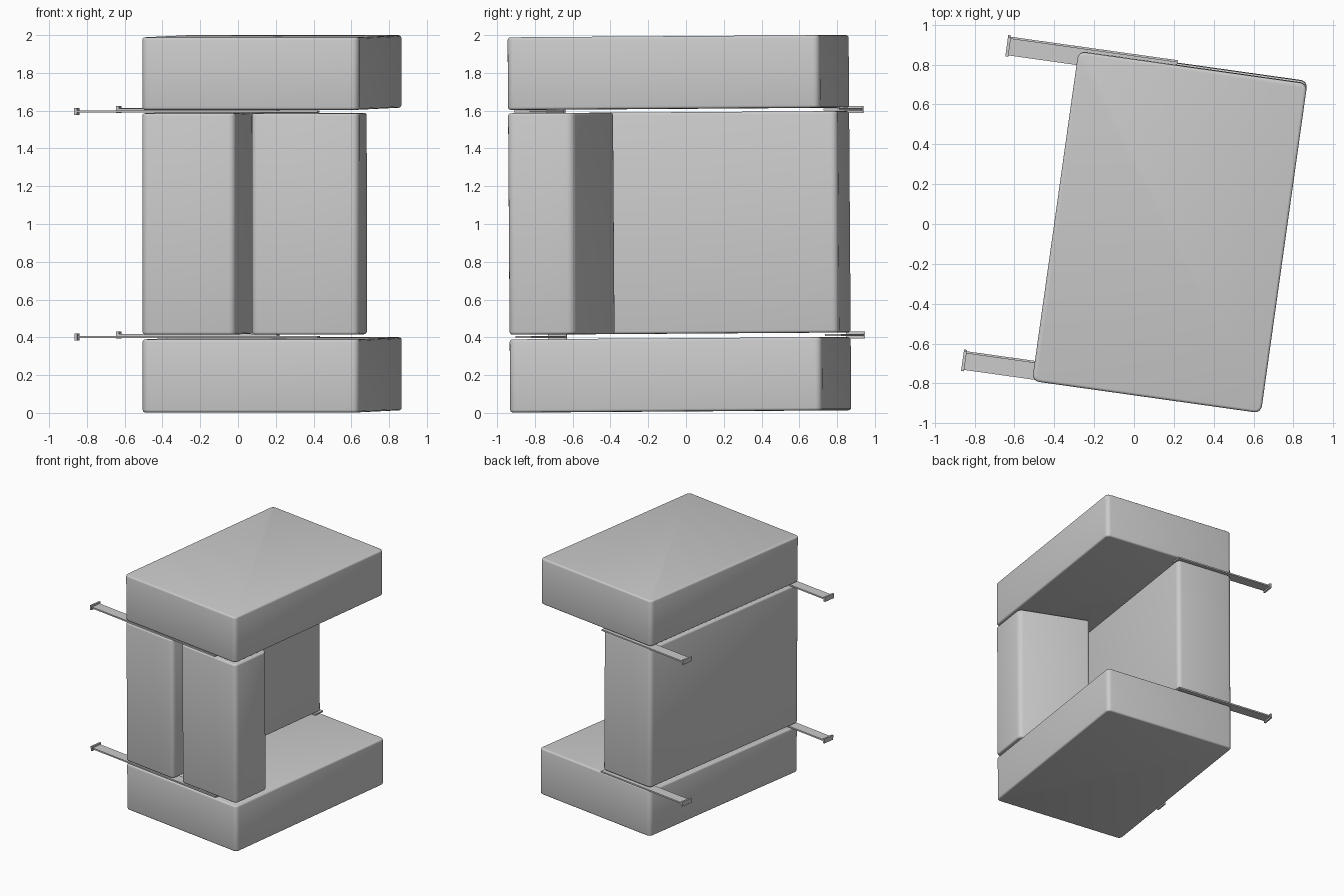
import bpy, bmesh, math
from mathutils import Matrix, Euler

old = bpy.data.objects.get("Cube")
if old:
    bpy.data.objects.remove(old, do_unlink=True)

grey = bpy.data.materials.new("plain grey")
grey.use_nodes = True
colour = (0.6, 0.6, 0.6, 1)
grey.diffuse_color = colour
grey.node_tree.nodes["Principled BSDF"].inputs["Base Color"].default_value = colour

# The whole assembly is turned and slightly tipped about its middle
PLACE = (Matrix.Translation((0.18, -0.035, 1))
         @ Euler((math.radians(0.4), 0, math.radians(-8))).to_matrix().to_4x4()
         @ Matrix.Translation((0, 0, -1)))


def prism(name, outline, z0, z1, bevel):
    """Extrude a floor outline upwards and round its edges."""
    bm = bmesh.new()
    base = bm.faces.new([bm.verts.new((x, y, z0)) for x, y in outline])
    top = bmesh.ops.extrude_face_region(bm, geom=[base])["geom"]
    bmesh.ops.translate(bm, vec=(0, 0, z1 - z0),
                        verts=[v for v in top if isinstance(v, bmesh.types.BMVert)])
    bmesh.ops.recalc_face_normals(bm, faces=bm.faces)
    # Upright edges are rounder than the rims
    if bevel:
        upright = [e for e in bm.edges
                   if abs(e.verts[0].co.z - e.verts[1].co.z) > 0.1]
        bmesh.ops.bevel(bm, geom=upright, offset=bevel, segments=4,
                        profile=0.5, affect='EDGES')
        rims = [e for e in bm.edges if e.calc_face_angle(0) > 1.2]
        bmesh.ops.bevel(bm, geom=rims, offset=bevel * 0.4, segments=3,
                        profile=0.5, affect='EDGES')
    mesh = bpy.data.meshes.new(name)
    bm.to_mesh(mesh)
    bm.free()
    mesh.materials.append(grey)
    obj = bpy.data.objects.new(name, mesh)
    bpy.context.collection.objects.link(obj)
    obj.matrix_world = PLACE
    if bevel:
        bpy.ops.object.select_all(action='DESELECT')
        obj.select_set(True)
        bpy.context.view_layer.objects.active = obj
        bpy.ops.object.shade_smooth_by_angle(angle=math.radians(40))
    return obj


def rect(x0, x1, y0, y1):
    return [(x0, y0), (x1, y0), (x1, y1), (x0, y1)]


W, L = 0.58, 0.835

# Top and bottom slabs
prism("bottom_slab", rect(-W, W, -L, L), 0.008, 0.395, 0.035)
prism("top_slab", rect(-W, W, -L, L), 1.61, 1.994, 0.035)

# Upright blocks: a long wall and a short slanted-back post
prism("wall_block", rect(-W, -0.08, -L, L), 0.42, 1.592, 0.035)
prism("post_block", [(0.005, -L), (W, -L), (W, -0.485), (0, -0.34)],
      0.42, 1.592, 0.035)

# Thin straps between the layers, each with an end plate
for level, z in (("lower", 0.407), ("upper", 1.601)):
    for side, y, inner in (("front", -0.787, 0.36), ("back", 0.807, -0.08)):
        prism(f"{level}_{side}_strap", rect(-0.93, inner, y - 0.043, y + 0.043),
              z - 0.006, z + 0.006, 0)
        prism(f"{level}_{side}_end_plate", rect(-0.94, -0.925, y - 0.05, y + 0.05),
              z - 0.019, z + 0.019, 0)
